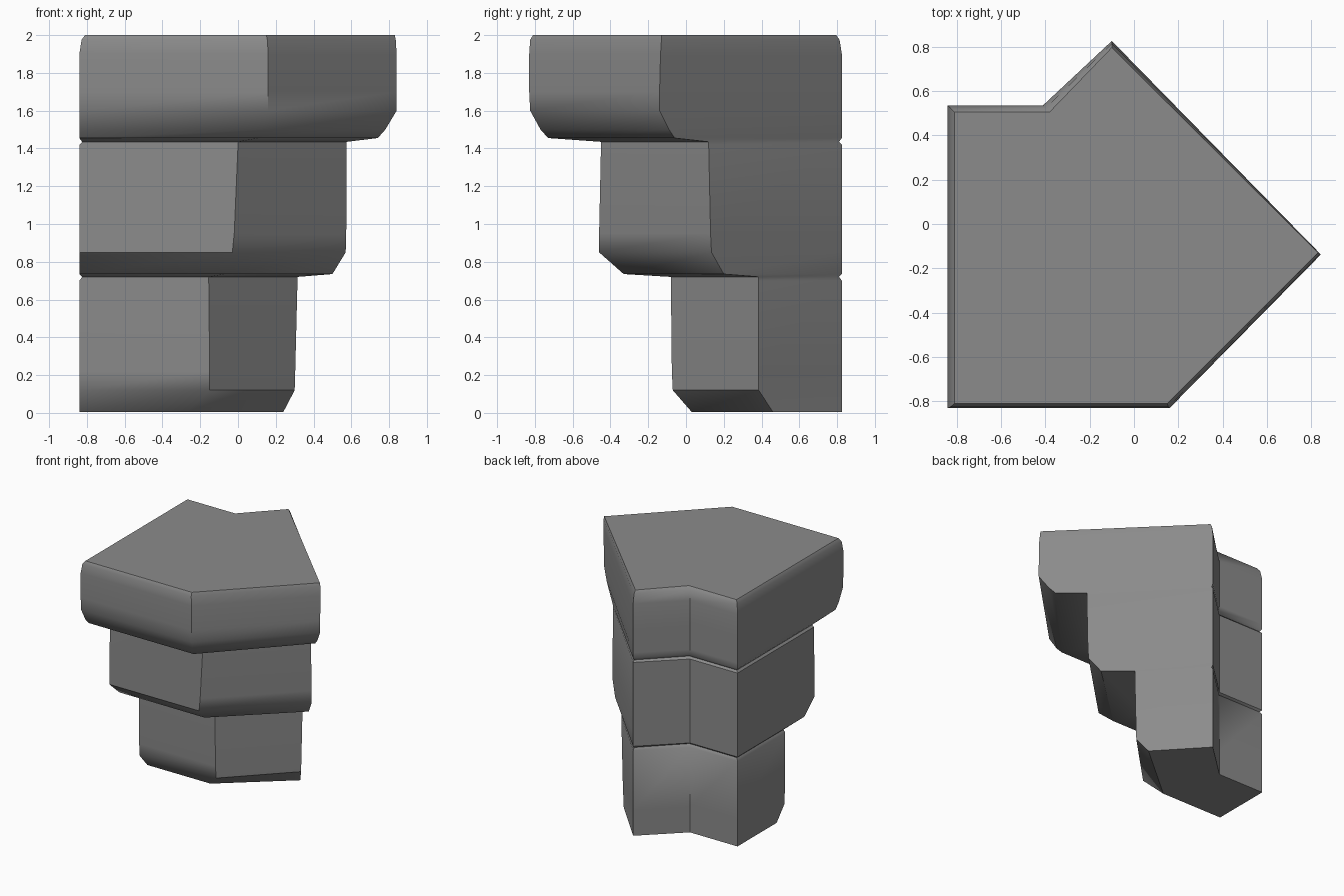
import bpy
import bmesh
import math

if "Cube" in bpy.data.objects:
    bpy.data.objects.remove(bpy.data.objects["Cube"], do_unlink=True)

stone = bpy.data.materials.new("grey_stone")
stone.use_nodes = True
grey = (0.26, 0.26, 0.26, 1.0)
stone.diffuse_color = grey
stone.node_tree.nodes["Principled BSDF"].inputs["Base Color"].default_value = grey


def outline(front, corner, tip_x, tip_y, inset=0.0):
    """Footprint: straight left side, notched back, pointed right side."""
    return [(-0.84 + inset, 0.535 - inset), (-0.84 + inset, front),
            (corner, front), (tip_x, tip_y),
            (-0.10, 0.825 - inset), (-0.41 + inset, 0.535 - inset)]


# Height followed by footprint, from the base up through three stepped blocks
sections = [
    # lower block
    (0.005, outline(0.03, -0.27, 0.24, 0.46)),
    (0.12, outline(-0.07, -0.15, 0.30, 0.385)),
    (0.22, outline(-0.075, -0.15, 0.303, 0.385)),
    (0.70, outline(-0.08, -0.155, 0.315, 0.385)),
    (0.72, outline(-0.08, -0.155, 0.315, 0.385, 0.015)),
    # middle block
    (0.735, outline(-0.33, -0.07, 0.50, 0.20)),
    (0.85, outline(-0.46, -0.03, 0.57, 0.135)),
    (0.95, outline(-0.46, -0.02, 0.573, 0.13)),
    (1.42, outline(-0.45, 0.0, 0.575, 0.12)),
    (1.435, outline(-0.45, 0.0, 0.575, 0.12, 0.015)),
    # upper block
    (1.455, outline(-0.73, 0.11, 0.74, -0.06)),
    (1.50, outline(-0.77, 0.13, 0.78, -0.09)),
    (1.60, outline(-0.825, 0.16, 0.84, -0.14)),
    (1.70, outline(-0.83, 0.16, 0.84, -0.14)),
    (1.90, outline(-0.83, 0.16, 0.84, -0.135)),
    (1.975, outline(-0.825, 0.155, 0.835, -0.13, 0.012)),
    (2.0, outline(-0.81, 0.15, 0.83, -0.13, 0.03)),
]

# Loft the sections into one closed shell
bm = bmesh.new()
rings = [[bm.verts.new((x, y, z)) for x, y in points] for z, points in sections]
for low, high in zip(rings, rings[1:]):
    for i in range(len(low)):
        j = (i + 1) % len(low)
        bm.faces.new((low[i], low[j], high[j], high[i]))
bm.faces.new(reversed(rings[0]))
bm.faces.new(rings[-1])
bmesh.ops.recalc_face_normals(bm, faces=bm.faces)

mesh = bpy.data.meshes.new("stepped_rock_corner")
bm.to_mesh(mesh)
bm.free()
mesh.materials.append(stone)
rock = bpy.data.objects.new("stepped_rock_corner", mesh)
bpy.context.collection.objects.link(rock)

# Soft chamfers, crisp corners
bpy.context.view_layer.objects.active = rock
rock.select_set(True)
bpy.ops.object.shade_smooth_by_angle(angle=math.radians(42))
